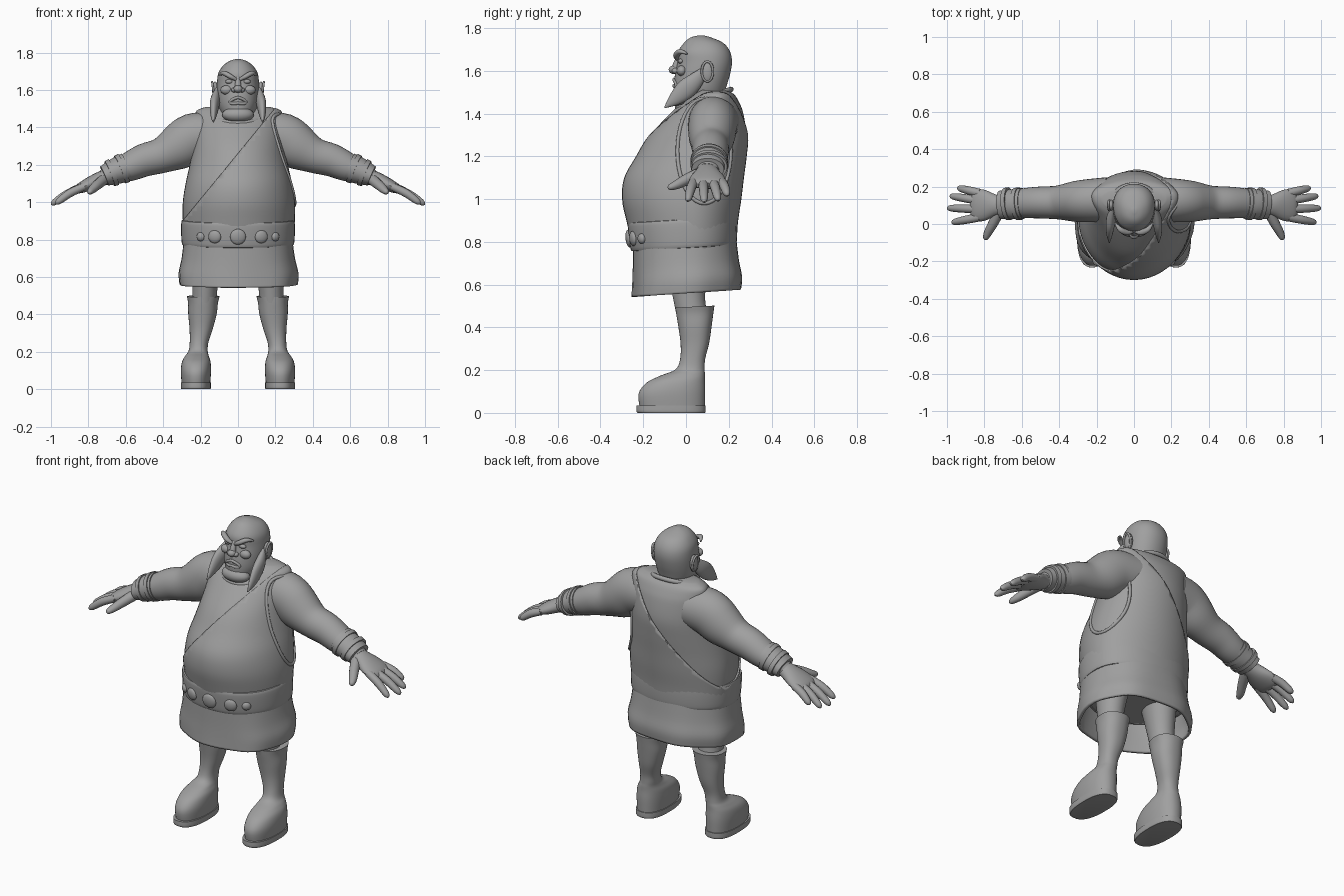
import bpy, bmesh, math
from mathutils import Vector
from mathutils.bvhtree import BVHTree

cube = bpy.data.objects.get("Cube")
if cube:
    bpy.data.objects.remove(cube, do_unlink=True)

clay = bpy.data.materials.new("clay_grey")
clay.use_nodes = True
clay.diffuse_color = (0.35, 0.35, 0.35, 1)
clay.node_tree.nodes["Principled BSDF"].inputs["Base Color"].default_value = (0.35, 0.35, 0.35, 1)
made = []


def add(name, data):
    obj = bpy.data.objects.new(name, data)
    bpy.context.scene.collection.objects.link(obj)
    data.materials.append(clay)
    made.append(obj)
    return obj


def smooth_rows(rows, steps=4):
    """Catmull-Rom interpolation through rows of numbers."""
    out = []
    for i in range(len(rows) - 1):
        a, b, c, d = (rows[min(max(i + k, 0), len(rows) - 1)] for k in (-1, 0, 1, 2))
        for n in range(steps):
            t = n / steps
            out.append([q + t * ((r - p) + t * ((2 * p - 5 * q + 4 * r - s) + t * (3 * q - p - 3 * r + s))) / 2
                        for p, q, r, s in zip(a, b, c, d)])
    return out + [list(rows[-1])]


def skin(name, rings, caps=True):
    bm = bmesh.new()
    loops = [[bm.verts.new(p) for p in ring] for ring in rings]
    n = len(loops[0])
    for a, b in zip(loops, loops[1:]):
        for i in range(n):
            bm.faces.new((a[i], a[(i + 1) % n], b[(i + 1) % n], b[i]))
    if caps:
        bm.faces.new(loops[0])
        bm.faces.new(loops[-1])
    bmesh.ops.recalc_face_normals(bm, faces=bm.faces)
    mesh = bpy.data.meshes.new(name)
    bm.to_mesh(mesh)
    bm.free()
    return add(name, mesh)


def power(v, p):
    return math.copysign(abs(v) ** p, v)


def stack(name, rows, grow=0, mid=0.55, p=1.0, tilt=0, folds=0, caps=True, sides=48):
    """Stack of egg-shaped level rings: z, centre x, half width, front y, back y."""
    rings = []
    rows = smooth_rows(rows)
    for k, (z, cx, w, front, back) in enumerate(rows):
        yc = front + (back - front) * mid
        ring = []
        for i in range(sides):
            a = math.tau * i / sides
            f = 1 + folds * math.sin(7 * a + 1) * (1 - k / len(rows))
            x = cx + (w + grow) * f * power(math.cos(a), p)
            half = (back - yc if math.sin(a) > 0 else yc - front) + grow
            y = yc + half * f * power(math.sin(a), p)
            ring.append((x, y, z + tilt * y))
        rings.append(ring)
    return skin(name, rings, caps)


def tube(name, rows, side=1, sides=20):
    """Tube along a path: x, y, z, level radius, upright radius."""
    rows = smooth_rows(rows)
    pts = [Vector((side * r[0], r[1], r[2])) for r in rows]
    rings = []
    for i, r in enumerate(rows):
        t = (pts[min(i + 1, len(pts) - 1)] - pts[max(i - 1, 0)]).normalized()
        u = t.cross(Vector((0, 0, 1))).normalized()
        v = u.cross(t)
        rings.append([pts[i] + u * r[3] * math.cos(math.tau * k / sides) + v * r[4] * math.sin(math.tau * k / sides)
                      for k in range(sides)])
    return skin(name, rings)


def blob(name, loc, scale, direction=None):
    bm = bmesh.new()
    bmesh.ops.create_uvsphere(bm, u_segments=24, v_segments=14, radius=1)
    bmesh.ops.scale(bm, vec=scale, verts=bm.verts)
    mesh = bpy.data.meshes.new(name)
    bm.to_mesh(mesh)
    bm.free()
    obj = add(name, mesh)
    obj.location = loc
    if direction:
        obj.rotation_euler = direction.to_track_quat('Z', 'Y').to_euler()
    return obj


def cord(name, points, radius):
    data = bpy.data.curves.new(name, 'CURVE')
    data.dimensions = '3D'
    data.bevel_depth = radius
    data.bevel_resolution = 3
    line = data.splines.new('POLY')
    line.points.add(len(points) - 1)
    for pt, co in zip(line.points, points):
        pt.co = (*co, 1)
    line.use_cyclic_u = True
    return add(name, data)


def tree(obj):
    return BVHTree.FromPolygons([v.co for v in obj.data.vertices], [f.vertices for f in obj.data.polygons])


def thicken(obj, amount, offset):
    mod = obj.modifiers.new("thickness", 'SOLIDIFY')
    mod.thickness = amount
    mod.offset = offset


circle = [(math.cos(math.tau * i / 40), math.sin(math.tau * i / 40)) for i in range(40)]

# Tunic body
body = [(.70, 0, .27, -.22, .21), (.80, 0, .285, -.245, .225), (.90, 0, .295, -.27, .235), (1.0, 0, .295, -.29, .25),
        (1.1, 0, .28, -.28, .262), (1.2, 0, .258, -.225, .275), (1.3, 0, .24, -.165, .283), (1.4, 0, .232, -.075, .268),
        (1.45, 0, .23, -.02, .25), (1.49, 0, .22, .03, .225), (1.51, 0, .17, .06, .19)]
tunic = stack("tunic", body, mid=.6)

# Diagonal outer drape over one shoulder
drape = stack("tunic_drape", body, grow=.009, mid=.6, caps=False)
bm = bmesh.new()
bm.from_mesh(drape.data)
bmesh.ops.bisect_plane(bm, geom=bm.verts[:] + bm.edges[:] + bm.faces[:], plane_co=(.13, 0, 1.42),
                       plane_no=(-.5, 0, .41), clear_outer=True)
bm.to_mesh(drape.data)
bm.free()
thicken(drape, .009, -1)

# Neckline
cord("collar", [(.135 * c, .085 + .125 * s, 1.468 + .045 * s) for c, s in circle], .013)

# Skirt
skirt = stack("skirt", [(.56, 0, .308, -.245, .25), (.62, 0, .312, -.242, .255), (.70, 0, .295, -.24, .24),
                        (.82, 0, .28, -.24, .225)], mid=.5, p=.88, tilt=.07, folds=.018, caps=False)
thicken(skirt, .016, 0)

# Belt with round studs
belt = stack("belt", [(.772, 0, .288, -.245, .225), (.778, 0, .3, -.258, .236), (.84, 0, .304, -.268, .24),
                      (.898, 0, .302, -.272, .238), (.905, 0, .29, -.262, .23)], mid=.55, p=.92, tilt=.06)
surface = tree(belt)
for i, (x, r) in enumerate([(-.2, .024), (-.125, .035), (0, .042), (.125, .035), (.2, .024)]):
    hit, normal, _, _ = surface.ray_cast(Vector((x, -1, .815)), Vector((0, 1, 0)))
    blob("belt_stud_%d" % (i + 1), hit, (r, r, .016), normal)

# Head
stack("head", [(1.38, 0, .11, .0, .2), (1.44, 0, .09, -.02, .18), (1.47, 0, .088, -.05, .175), (1.52, 0, .105, -.056, .187),
               (1.58, 0, .112, -.052, .205), (1.64, 0, .112, -.04, .215), (1.69, 0, .105, -.036, .206),
               (1.73, 0, .08, -.01, .175), (1.755, 0, .045, .02, .12), (1.766, 0, .01, .06, .08)], p=.95)
blob("nose_tip", (0, -.057, 1.605), (.024, .024, .02))
tube("nose_bridge", [(0, -.03, 1.665, .012, .012), (0, -.045, 1.63, .016, .016), (0, -.055, 1.605, .02, .014)])
blob("chin_beard", (0, -.02, 1.468), (.085, .052, .042))
cord("lips", [(.042 * c, -.056 + .25 * (.042 * c) ** 2 / .042, 1.545 + .015 * s - .1 * abs(c) * .1) for c, s in circle], .008)

surface = tree(drape)
inner = tree(tunic)
for side, word in ((1, "left_"), (-1, "right_")):
    # Face details
    tube(word + "brow", [(.01, -.042, 1.655, .008, .008), (.04, -.045, 1.672, .015, .013), (.075, -.028, 1.69, .014, .012),
                         (.1, .005, 1.68, .004, .004)], side)
    blob(word + "eye", (side * .046, -.024, 1.645), (.022, .014, .012))
    blob(word + "nostril", (side * .022, -.05, 1.6), (.014, .016, .013))
    blob(word + "cheek", (side * .06, -.02, 1.6), (.034, .024, .025))
    blob(word + "ear", (side * .122, .1, 1.595), (.016, .03, .05))
    cord(word + "ear_rim", [(side * (.132 + .006 * s), .1 + .026 * c, 1.597 + .046 * s) for c, s in circle], .006)
    tube(word + "sideburn", [(.11, .085, 1.60, .012, .02), (.12, .04, 1.55, .025, .04), (.127, -.005, 1.51, .024, .046),
                             (.131, -.055, 1.465, .016, .03), (.132, -.1, 1.428, .003, .003)], side)

    # Armhole edge laid on the tunic
    edge = []
    for c, s in circle:
        start, way = Vector((side, .085 + .125 * c, 1.225 + .245 * s)), Vector((-side, 0, 0))
        hit = surface.ray_cast(start, way)[0] or inner.ray_cast(start, way)[0]
        if hit:
            edge.append(hit)
    cord(word + "armhole_edge", edge, .009)

    # Arm and bracer
    tube(word + "arm", [(.14, .13, 1.36, .12, .12), (.24, .125, 1.345, .115, .13), (.32, .12, 1.295, .108, .122),
                        (.41, .115, 1.25, .09, .095), (.5, .115, 1.225, .085, .088), (.58, .112, 1.19, .08, .078),
                        (.66, .108, 1.16, .066, .06), (.72, .1, 1.13, .05, .042)], side, 32)
    tube(word + "bracer", [(.595, .11, 1.188, .083, .077), (.655, .106, 1.165, .079, .07), (.715, .102, 1.14, .076, .055)], side, 32)
    for i, x in enumerate((.61, .665)):
        z = 1.183 - (x - .61) * .4
        tube(word + "bracer_band_%d" % (i + 1), [(x, .109, z, .088, .081 - i * .006),
                                                 (x + .022, .107, z - .009, .086, .079 - i * .008)], side, 32)

    # Hand
    tube(word + "palm", [(.69, .1, 1.14, .045, .04), (.74, .1, 1.122, .058, .04), (.80, .1, 1.095, .083, .035),
                         (.85, .1, 1.072, .084, .026), (.87, .1, 1.062, .06, .014)], side)
    fingers = [("little", .165, .94, .193, 1.015), ("ring", .125, .982, .15, .992),
               ("middle", .08, .997, .085, .985), ("index", .037, .972, .008, .99)]
    for finger, y, tx, ty, tz in fingers:
        rows = [(.825, y, 1.083, .023, .021)]
        for t, r, lift in ((.5, .022, .012), (.9, .017, .006), (1, .005, 0)):
            rows.append((.825 + (tx - .825) * t, y + (ty - y) * t, 1.083 + (tz - 1.083) * t + lift, r, r))
        tube(word + finger + "_finger", rows, side, 14)
    tube(word + "thumb", [(.72, .07, 1.12, .03, .03), (.755, 0, 1.09, .026, .026), (.78, -.045, 1.067, .022, .021),
                          (.793, -.075, 1.055, .015, .014), (.797, -.084, 1.052, .004, .004)], side, 14)

    # Leg, boot and sole
    def leg(name, rows, **options):
        stack(word + name, [(z, side * cx, w, f, b) for z, cx, w, f, b in rows], **options)

    leg("thigh", [(.46, .18, .065, -.045, .1), (.56, .175, .068, -.065, .09), (.74, .16, .09, -.1, .12)])
    leg("boot", [(.03, .225, .076, -.215, .088), (.10, .225, .081, -.222, .09), (.15, .223, .076, -.185, .088),
                 (.18, .219, .062, -.12, .088), (.205, .213, .051, -.05, .087), (.25, .208, .05, -.028, .09),
                 (.32, .197, .062, -.025, .108), (.40, .19, .076, -.035, .12), (.46, .187, .08, -.045, .128),
                 (.495, .186, .088, -.05, .133)], p=.9, tilt=.05)
    leg("boot_sole", [(0, .225, .077, -.225, .088), (.008, .225, .08, -.232, .092), (.035, .225, .08, -.232, .092)], p=.8)

# Smooth shading with kept edges
bpy.ops.object.select_all(action='DESELECT')
for obj in made:
    if obj.type == 'MESH':
        obj.select_set(True)
        bpy.context.view_layer.objects.active = obj
bpy.ops.object.shade_smooth_by_angle(angle=math.radians(40))
